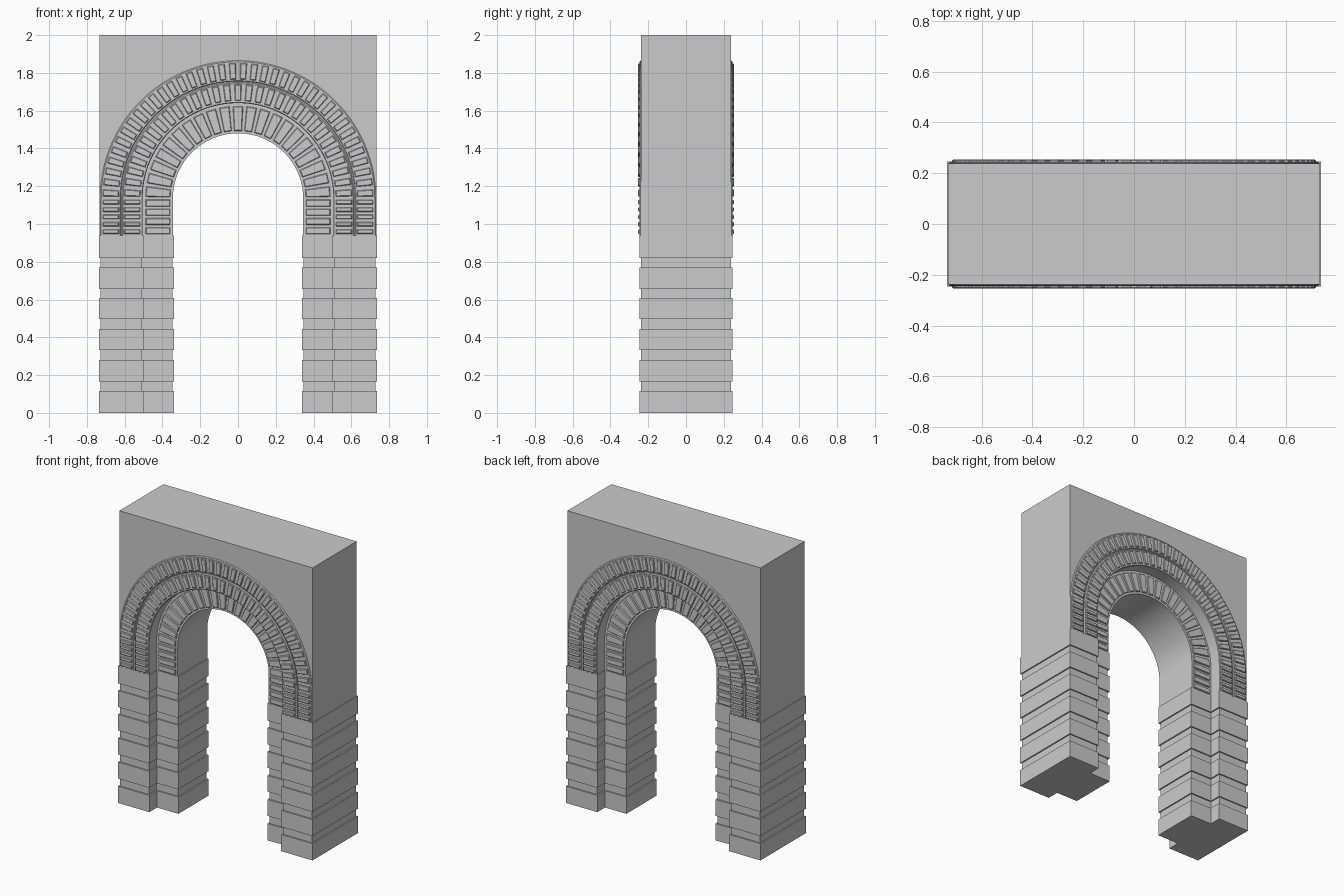
import bpy, bmesh, math

if "Cube" in bpy.data.objects:
    bpy.data.objects.remove(bpy.data.objects["Cube"])

CZ, SPRING = 1.135, 0.94      # arch centre height, top of the piers
W, D = 0.732, 0.238           # wall half width and half depth
R_IN, R_STEP, R_MID, R_OUT = 0.345, 0.505, 0.617, 0.73
SEG = 64


def finish(bm, name, smooth=False):
    bmesh.ops.recalc_face_normals(bm, faces=bm.faces[:])
    me = bpy.data.meshes.new(name)
    bm.to_mesh(me)
    bm.free()
    ob = bpy.data.objects.new(name, me)
    bpy.context.collection.objects.link(ob)
    if smooth:
        bpy.ops.object.select_all(action='DESELECT')
        ob.select_set(True)
        bpy.context.view_layer.objects.active = ob
        bpy.ops.object.shade_smooth_by_angle(angle=math.radians(20))
    return ob


def prism(bm, pts, vec):
    """Extrude a flat outline along vec."""
    a = [bm.verts.new(p) for p in pts]
    b = [bm.verts.new([p[i] + vec[i] for i in range(3)]) for p in pts]
    bm.faces.new(a)
    bm.faces.new(b[::-1])
    n = len(pts)
    for i in range(n):
        bm.faces.new((a[i], b[i], b[(i + 1) % n], a[(i + 1) % n]))


def arch_path(r):
    """Leg, half circle, leg as (x, z) points."""
    arc = [(-r * math.cos(math.pi * i / SEG), CZ + r * math.sin(math.pi * i / SEG))
           for i in range(SEG + 1)]
    return [(-r, SPRING)] + arc + [(r, SPRING)]


def sweep(name, section):
    """Sweep a closed (radius, y) section along the arch."""
    bm = bmesh.new()
    rails = [[bm.verts.new((x, y, z)) for x, z in arch_path(r)] for r, y in section]
    n = len(rails)
    for k in range(n):
        a, b = rails[k], rails[(k + 1) % n]
        for i in range(len(a) - 1):
            bm.faces.new((a[i], a[i + 1], b[i + 1], b[i]))
    bm.faces.new([r[0] for r in rails])
    bm.faces.new([r[-1] for r in rails][::-1])
    return finish(bm, name, True)


def stone(bm, outline, inset, y0, y1):
    """Raised stone: base outline, straight sides, chamfered top."""
    step = y1 - y0
    rings = [[bm.verts.new((x, y, z)) for x, z in pts] for pts, y in
             ((outline, y0), (outline, y0 + step * 0.6), (inset, y1))]
    for a, b in zip(rings, rings[1:]):
        for i in range(4):
            bm.faces.new((a[i], a[(i + 1) % 4], b[(i + 1) % 4], b[i]))
    bm.faces.new(rings[-1])
    bm.faces.new(rings[0][::-1])


def stone_row(name, r0, r1, n_arc, n_leg, face, fill):
    bm = bmesh.new()
    rise, c = 0.009, 0.004

    def wedge(a, h, ra, rb):
        return [(-r * math.cos(t), CZ + r * math.sin(t)) for r, t in
                ((ra, a - h), (rb, a - h), (rb, a + h), (ra, a + h))]

    def block(x, z, h, ra, rb):
        return [(x * ra, z - h), (x * rb, z - h), (x * rb, z + h), (x * ra, z + h)]

    for s in (-1, 1):
        y0, y1 = s * (face - 0.002), s * (face + rise)
        da = math.pi / n_arc
        for i in range(n_arc):
            a, h = (i + 0.5) * da, da * fill / 2
            stone(bm, wedge(a, h, r0, r1), wedge(a, h - c / r1, r0 + c, r1 - c), y0, y1)
        dz = (CZ - SPRING) / n_leg
        for side in (-1, 1):
            for i in range(n_leg):
                z, h = SPRING + (i + 0.5) * dz, dz * fill / 2
                stone(bm, block(side, z, h, r0, r1),
                      block(side, z, h - c, r0 + c, r1 - c), y0, y1)
    return finish(bm, name)


# wall with the arched opening
bm = bmesh.new()
outline = [(-W, SPRING), (-W, 2.0), (W, 2.0), (W, SPRING)] + arch_path(R_STEP)[::-1]
prism(bm, [(x, -D, z) for x, z in outline], (0, 2 * D, 0))
finish(bm, "wall", True)

# recessed inner arch
sweep("inner_arch", [(R_IN, -0.16), (R_STEP + 0.01, -0.16),
                     (R_STEP + 0.01, 0.16), (R_IN, 0.16)])

# raised bands on both faces, with a narrow groove between them
for label, s in (("front", -1), ("back", 1)):
    for band, a, b in (("middle", R_STEP, R_MID - 0.003), ("outer", R_MID + 0.003, R_OUT)):
        sweep(f"{label}_{band}_band",
              [(a, s * (D - 0.01)), (a, s * 0.241), (a + 0.004, s * 0.245),
               (b - 0.006, s * 0.245), (b, s * 0.24), (b, s * (D - 0.01))])

# rows of arch stones
stone_row("inner_stones", R_IN + 0.014, R_STEP - 0.016, 21, 4, 0.16, 0.74)
stone_row("middle_stones", R_STEP + 0.013, R_MID - 0.014, 31, 5, 0.245, 0.6)
stone_row("outer_stones", R_MID + 0.014, R_OUT - 0.014, 38, 5, 0.245, 0.6)

# piers: wide courses alternating with narrow set-back courses
levels = [0, 0.115, 0.167, 0.28, 0.333, 0.444, 0.497, 0.607, 0.657, 0.77, 0.82, SPRING]
for label, s in (("left", -1), ("right", 1)):
    bm = bmesh.new()
    for i in range(len(levels) - 1):
        o = 0.009 * (i % 2)
        xi, xm, xo = 0.338 + o, 0.5 + o, 0.737 - o
        yi, yo = 0.163 - o, 0.246 - o
        plan = [(xi, -yi), (xm, -yi), (xm, -yo), (xo, -yo),
                (xo, yo), (xm, yo), (xm, yi), (xi, yi)]
        prism(bm, [(s * x, y, levels[i]) for x, y in plan], (0, 0, levels[i + 1] - levels[i]))
    finish(bm, f"{label}_pier")
